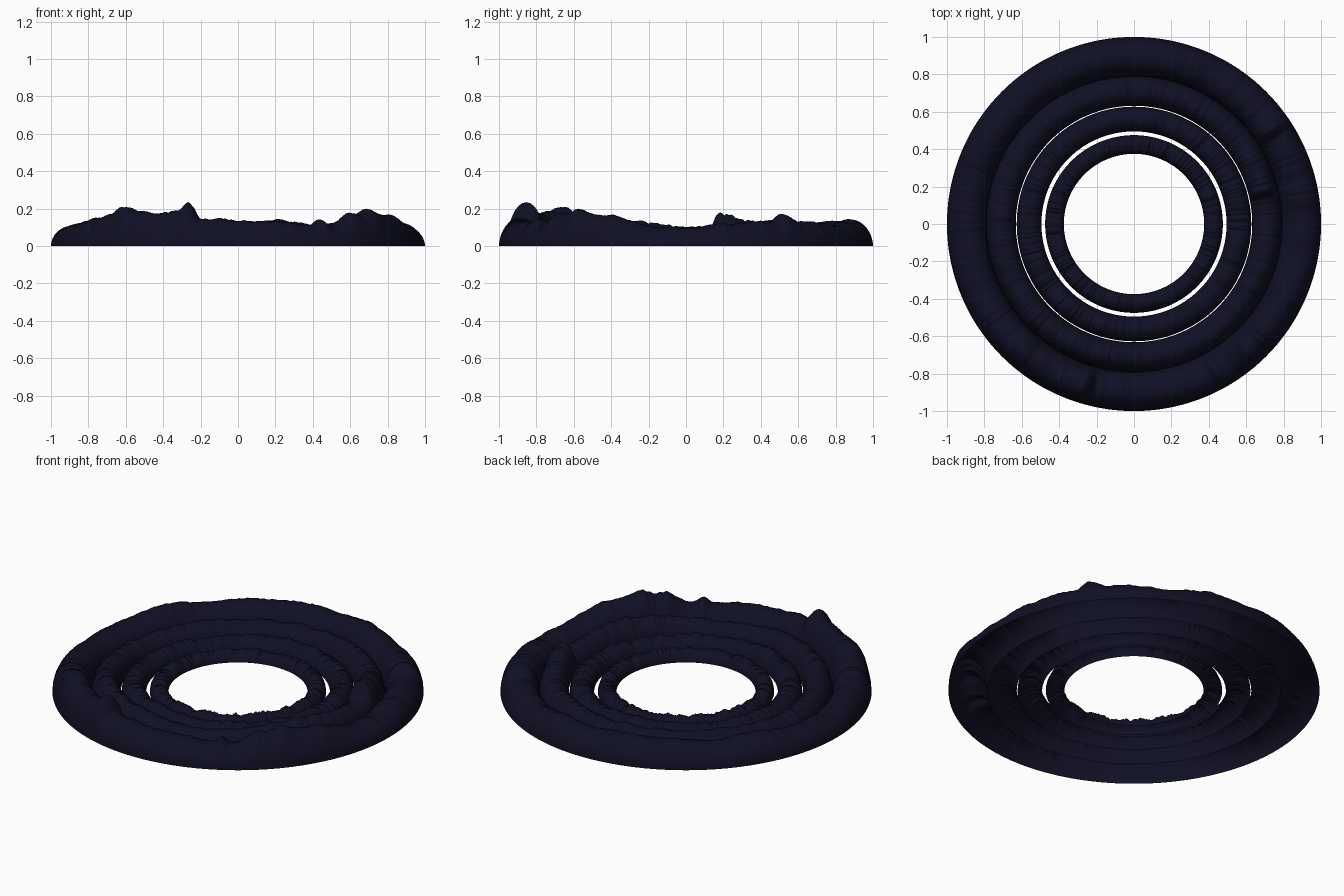
import bpy
import math
import random

random.seed(7)
SEGMENTS = 720
ARC_STEPS = 16

default_cube = bpy.data.objects.get("Cube")
if default_cube:
    bpy.data.objects.remove(default_cube, do_unlink=True)

# Single dark navy material
navy = bpy.data.materials.new("dark navy")
navy.use_nodes = True
colour = (0.005, 0.005, 0.018, 1.0)
navy.diffuse_color = colour
navy.node_tree.nodes["Principled BSDF"].inputs["Base Color"].default_value = colour


def crest_height(keys, degrees):
    """Interpolate (angle, height) keys around the full circle."""
    first_angle, first_height = keys[0]
    closed = keys + [(first_angle + 360, first_height)]
    for (a0, h0), (a1, h1) in zip(closed, closed[1:]):
        if a0 <= degrees <= a1:
            t = (degrees - a0) / (a1 - a0)
            t = t * t * (3 - 2 * t)
            return h0 + (h1 - h0) * t
    return first_height


def ripple(amount):
    """Closed loop of random ridges, lightly smoothed along the ring."""
    fine = [random.uniform(-1, 1) for _ in range(SEGMENTS)]
    coarse = [random.uniform(-1, 1) for _ in range(SEGMENTS // 8)]
    result = []
    for i in range(SEGMENTS):
        local = (fine[i - 1] + 2 * fine[i] + fine[(i + 1) % SEGMENTS]) / 4
        c, t = divmod(i / 8, 1)
        c = int(c)
        broad = coarse[c] * (1 - t) + coarse[(c + 1) % len(coarse)] * t
        result.append(1 + amount * (0.5 * local + 0.6 * broad))
    return result


def ridged_ring(name, inner, outer, keys, amount):
    """Open half-tube ring whose crest rises and falls with the angle."""
    middle, half = (inner + outer) / 2, (outer - inner) / 2
    ridges = ripple(amount)
    verts, faces = [], []
    row = ARC_STEPS + 1
    for i in range(SEGMENTS):
        angle = math.tau * i / SEGMENTS
        height = crest_height(keys, math.degrees(angle)) * ridges[i]
        for j in range(row):
            arc = math.pi * j / ARC_STEPS
            radius = middle + half * math.cos(arc)
            verts.append((radius * math.cos(angle), radius * math.sin(angle),
                          abs(height * math.sin(arc))))
        for j in range(ARC_STEPS):
            a, b = i * row + j, (i + 1) % SEGMENTS * row + j
            faces.append((a, b, b + 1, a + 1))
    mesh = bpy.data.meshes.new(name)
    mesh.from_pydata(verts, [], faces)
    mesh.materials.append(navy)
    mesh.shade_smooth()
    ring = bpy.data.objects.new(name, mesh)
    bpy.context.collection.objects.link(ring)
    return ring


# Crest outlines: angle in degrees, height in units
outer_crest = [(0, .1), (13, .12), (30, .13), (35, .17), (42, .13), (60, .11),
               (75, .14), (90, .13), (106, .14), (135, .12), (150, .14),
               (165, .11), (180, .1), (200, .12), (215, .15), (222, .17),
               (228, .21), (235, .18), (243, .17), (249, .2), (253, .23),
               (257, .15), (283, .13), (296, .11), (299, .14), (303, .11),
               (312, .17), (321, .19), (333, .17), (341, .13), (350, .1)]
third_crest = [(0, .1), (11, .1), (14, .165), (25, .15), (40, .11), (120, .1),
               (180, .09), (230, .13), (260, .12), (290, .1), (335, .14)]
second_crest = [(0, .08), (90, .075), (180, .07), (240, .09), (330, .08)]
inner_crest = [(0, .06), (120, .055), (240, .06)]

# Four concentric rings
ridged_ring("inner_ring", 0.375, 0.475, inner_crest, 0.3)
ridged_ring("second_ring", 0.495, 0.627, second_crest, 0.22)
ridged_ring("third_ring", 0.632, 0.79, third_crest, 0.13)
ridged_ring("outer_ring", 0.79, 1.0, outer_crest, 0.08)
